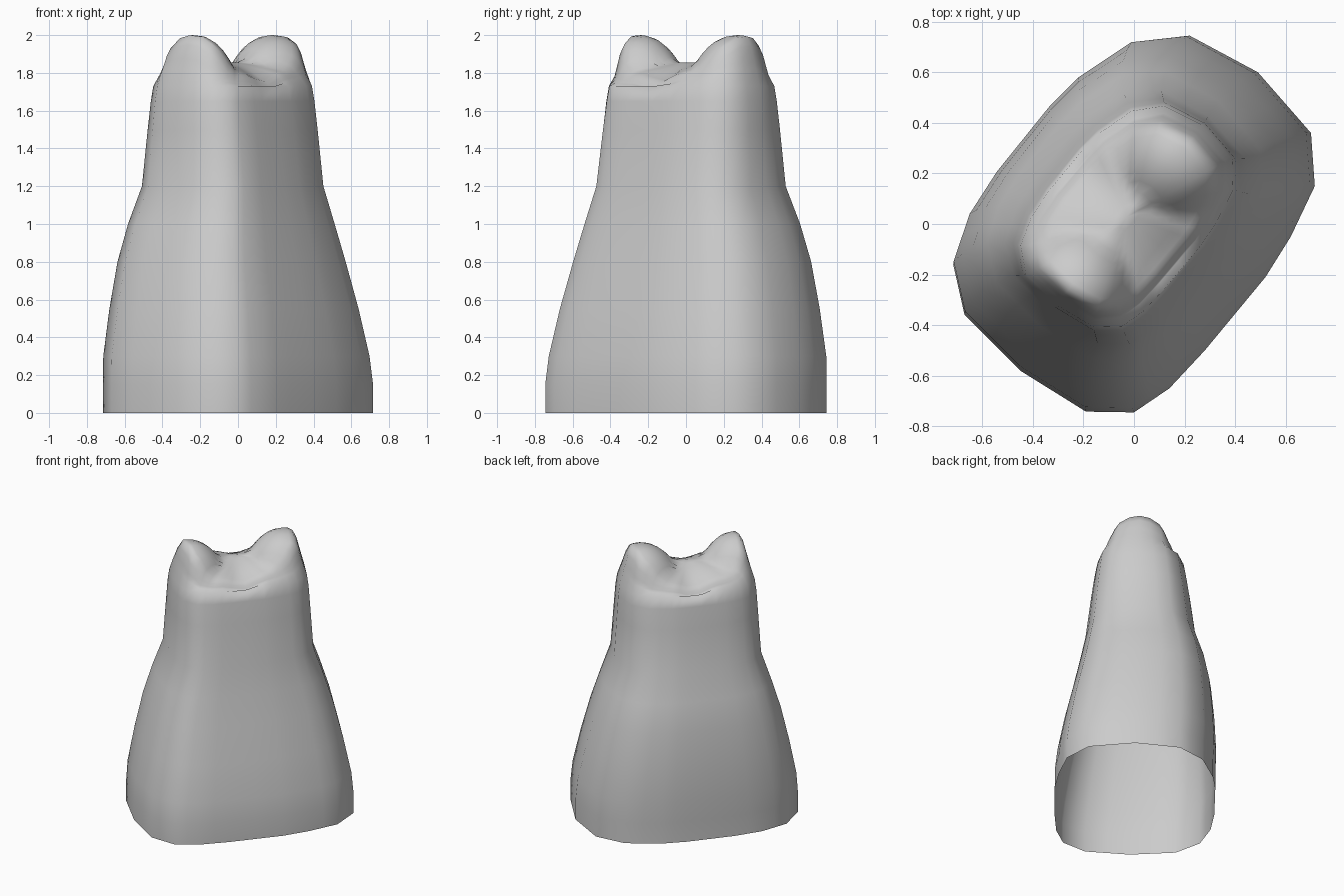
import bpy, bmesh, math

if "Cube" in bpy.data.objects:
    bpy.data.objects.remove(bpy.data.objects["Cube"])

R2 = math.sqrt(2)

# Base outline (x, y), counter-clockwise seen from above
BASE = [(.715, .15), (.70, .36), (.49, .60), (.22, .745), (0, .72), (-.21, .58),
        (-.33, .46), (-.54, .20), (-.65, .03), (-.715, -.16), (-.67, -.36),
        (-.45, -.58), (-.19, -.742), (0, -.745), (.14, -.65), (.28, -.50),
        (.52, -.21), (.62, -.05)]

# Side levels: z, scale along long axis, scale across, shift across
LEVELS = [(0, 1, 1, 0), (.15, 1, 1, 0), (.3, .983, .99, .012), (.55, .915, .935, .03),
          (.8, .835, .86, .048), (1.0, .752, .785, .05), (1.2, .66, .69, .04),
          (1.5, .635, .62, .04), (1.65, .622, .58, .04), (1.73, .608, .555, .04)]
RIM = (.575, .50, .04)
CUSPS = [(-.235, -.25, .22), (.185, .275, .235)]


def outline():
    """Outline in long-axis coordinates, with edge midpoints added."""
    pts = []
    for i, (x, y) in enumerate(BASE):
        x2, y2 = BASE[(i + 1) % len(BASE)]
        for px, py in ((x, y), ((x + x2) / 2, (y + y2) / 2)):
            pts.append(((px + py) / R2, (py - px) / R2))
    return pts


def to_xy(u, v):
    return (u - v) / R2, (u + v) / R2


def top_height(u, v, s):
    """Chewing surface: arched saddle, two cusps and side grooves."""
    x, y = to_xy(u, v)
    d = v - .04
    z = 1.855 - 1.1 * d * d
    z -= .045 * math.exp(-(u / .09) ** 2) * min(1, abs(d) / .2)
    z -= .03 * max(0, (s - .9) / .1)
    bump = 0
    for cx, cy, r in CUSPS:
        t = math.hypot(x - cx, y - cy) / r
        bump = max(bump, 1 - t ** 2.2)
    k = min(1, (1 - s) / .1)
    return z + (2.0 - z) * bump * k


bm = bmesh.new()
pts = outline()
rings = []

# Flared side wall
for z, su, sv, dv in LEVELS:
    rings.append([bm.verts.new((*to_xy(u * su, v * sv + dv), z)) for u, v in pts])

# Chewing surface rings
su, sv, dv = RIM
for s in (1, .97, .93, .87, .8, .72, .64, .55, .45, .35, .25, .12):
    ring = []
    for u, v in pts:
        a, b = u * su * s, v * sv * s + dv
        ring.append(bm.verts.new((*to_xy(a, b), top_height(a, b, s))))
    rings.append(ring)

n = len(pts)
for lo, hi in zip(rings, rings[1:]):
    for i in range(n):
        j = (i + 1) % n
        bm.faces.new((lo[i], lo[j], hi[j], hi[i]))
centre = bm.verts.new((*to_xy(0, dv), top_height(0, dv, 0)))
for i in range(n):
    bm.faces.new((rings[-1][i], rings[-1][(i + 1) % n], centre))

for f in bm.faces:
    f.smooth = True
mesh = bpy.data.meshes.new("tooth_stump")
bm.to_mesh(mesh)
bm.free()
obj = bpy.data.objects.new("tooth_stump", mesh)
bpy.context.collection.objects.link(obj)
